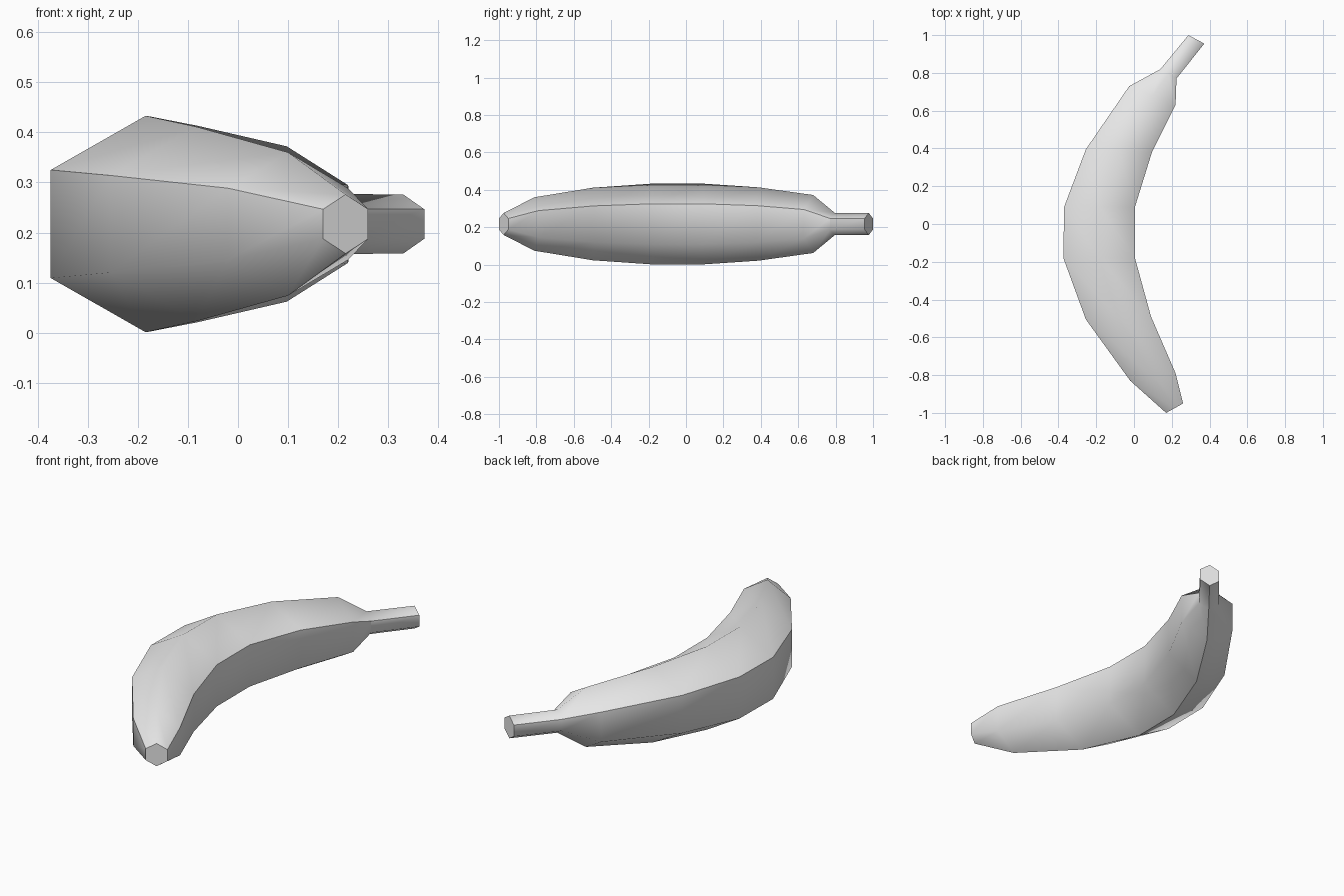
import bpy
import bmesh
from mathutils import Vector

if "Cube" in bpy.data.objects:
    bpy.data.objects.remove(bpy.data.objects["Cube"])

# One flat colour
skin = bpy.data.materials.new("light_grey_skin")
skin.use_nodes = True
colour = (0.8, 0.8, 0.8, 1)
skin.diffuse_color = colour
skin.node_tree.nodes["Principled BSDF"].inputs["Base Color"].default_value = colour

# Sections from blossom end to stem tip: outer x, y, inner x, y, half height
sections = [
    (0.17, -1.0, 0.26, -0.95, 0.059),
    (-0.02, -0.83, 0.22, -0.79, 0.143),
    (-0.255, -0.505, 0.09, -0.49, 0.194),
    (-0.374, -0.18, 0.005, -0.18, 0.216),
    (-0.37, 0.09, 0.005, 0.09, 0.216),
    (-0.255, 0.395, 0.095, 0.38, 0.196),
    (-0.025, 0.73, 0.22, 0.63, 0.155),
    (0.14, 0.82, 0.225, 0.77, 0.06),
    (0.288, 1.0, 0.372, 0.955, 0.059),
]
mid_z = 0.217
neck = 7

# Hexagonal rings with a ridge on top and underneath
bm = bmesh.new()
rings = []
for ox, oy, ix, iy, r in sections:
    outer, inner = Vector((ox, oy, mid_z)), Vector((ix, iy, mid_z))
    middle = (outer + inner) / 2
    up = Vector((0, 0, r))
    points = [middle + up, outer + up / 2, outer - up / 2,
              middle - up, inner - up / 2, inner + up / 2]
    rings.append([bm.verts.new(p) for p in points])

# Skin between rings, then the two end caps
for a, b in zip(rings, rings[1:]):
    for i in range(6):
        j = (i + 1) % 6
        bm.faces.new((a[i], a[j], b[j], b[i]))
caps = [bm.faces.new(rings[0]), bm.faces.new(rings[-1])]
bmesh.ops.recalc_face_normals(bm, faces=bm.faces)

# Smooth skin in three bands, split by crisp long edges
for face in bm.faces:
    face.smooth = True
for cap in caps:
    for edge in cap.edges:
        edge.smooth = False
for a, b in zip(rings, rings[1:]):
    for i in (1, 3, 5):
        bm.edges.get((a[i], b[i])).smooth = False
bm.edges.get((rings[neck][4], rings[neck][5])).smooth = False

mesh = bpy.data.meshes.new("banana")
bm.to_mesh(mesh)
bm.free()
mesh.materials.append(skin)
banana = bpy.data.objects.new("banana", mesh)
bpy.context.collection.objects.link(banana)
